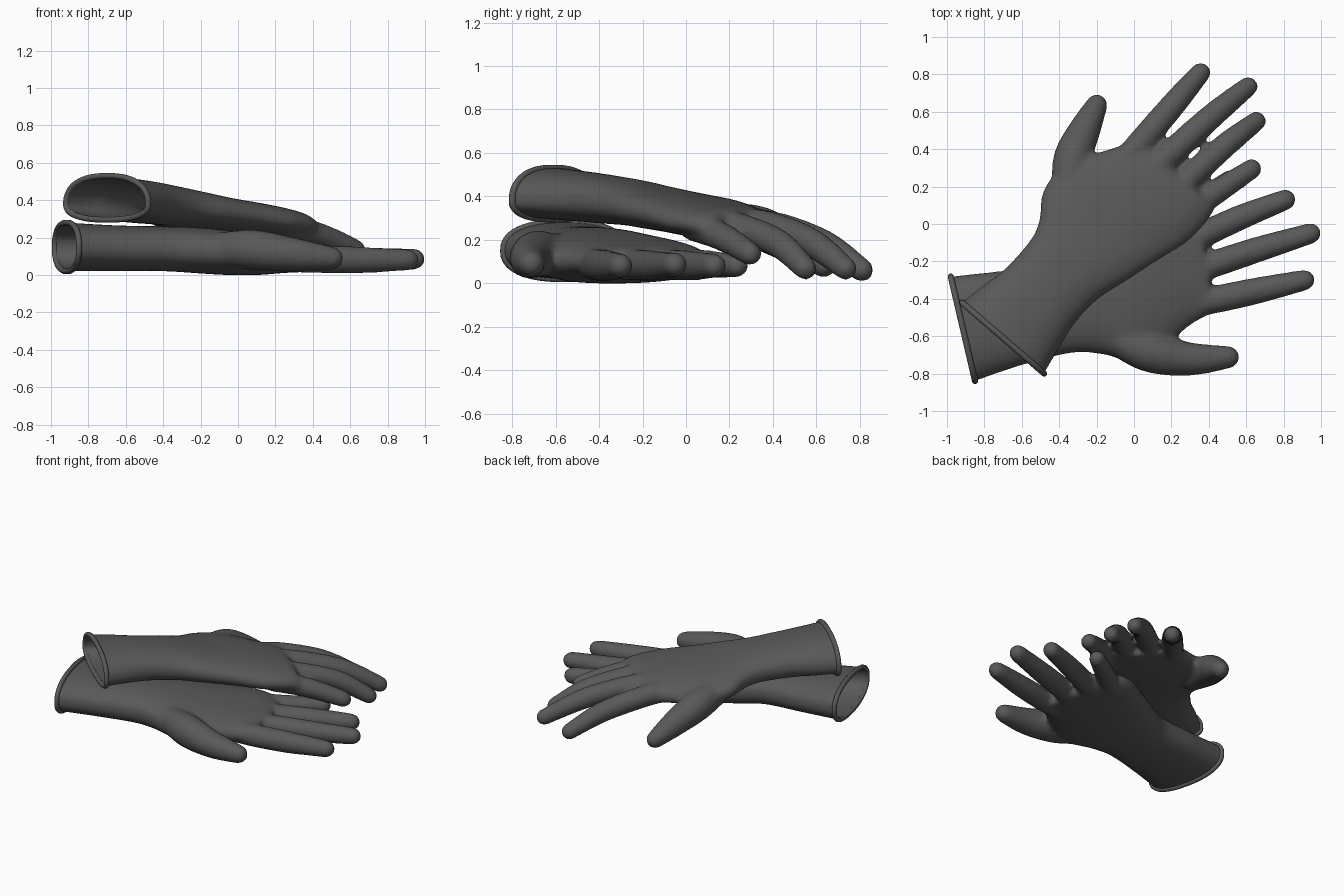
import bpy, bmesh
from math import sin, cos, pi
from mathutils import Vector

if "Cube" in bpy.data.objects:
    bpy.data.objects.remove(bpy.data.objects["Cube"])

dark = bpy.data.materials.new("dark_rubber")
dark.diffuse_color = (0.1, 0.1, 0.1, 1)
dark.use_nodes = True
dark.node_tree.nodes["Principled BSDF"].inputs["Base Color"].default_value = dark.diffuse_color


def spline(rows, n):
    """Catmull-Rom interpolation through rows of floats."""
    out = []
    for i in range(len(rows) - 1):
        a, b = rows[max(i - 1, 0)], rows[i]
        c, d = rows[i + 1], rows[min(i + 2, len(rows) - 1)]
        for k in range(n):
            t = k / n
            out.append([0.5 * (2 * q + (r - p) * t + (2 * p - 5 * q + 4 * r - s) * t * t
                               + (3 * q - p - 3 * r + s) * t ** 3)
                        for p, q, r, s in zip(a, b, c, d)])
    return out + [list(rows[-1])]


def section(row, n=40):
    """Rounded cross-section: left xy, right xy, bottom z, top z, height of widest line."""
    lx, ly, rx, ry, zb, zt, f = row
    zc = zb + (zt - zb) * f
    pts = []
    for i in range(n):
        a = 2 * pi * i / n
        c, s = cos(a), sin(a)
        c = (1 if c > 0 else -1) * abs(c) ** 0.85
        s = (1 if s > 0 else -1) * abs(s) ** 0.85
        u = (1 + c) / 2
        z = zc + s * ((zt - zc) if s > 0 else (zc - zb))
        pts.append(Vector((lx + (rx - lx) * u, ly + (ry - ly) * u, z)))
    return pts


def digit_rings(rows, n=18):
    """Round tube with domed ends along x, y, z, radius rows."""
    path = [(Vector(r[:3]), r[3]) for r in spline(rows, 5)]
    d0 = (path[1][0] - path[0][0]).normalized()
    d1 = (path[-1][0] - path[-2][0]).normalized()
    angles = [pi / 2 * k / 5 for k in (1, 2, 3, 4, 4.8)]
    (p0, r0), (p1, r1) = path[0], path[-1]
    stations = [(p0 - d0 * r0 * sin(a), r0 * cos(a), d0) for a in reversed(angles)]
    for i, (p, r) in enumerate(path):
        d = path[min(i + 1, len(path) - 1)][0] - path[max(i - 1, 0)][0]
        stations.append((p, r, d.normalized()))
    stations += [(p1 + d1 * r1 * sin(a), r1 * cos(a), d1) for a in angles]
    rings = []
    for p, r, d in stations:
        side = d.cross(Vector((0, 0, 1))).normalized()
        up = side.cross(d)
        rings.append([p + r * (side * cos(2 * pi * i / n) + up * sin(2 * pi * i / n))
                      for i in range(n)])
    return rings


def add_loft(bm, rings):
    loft = [[bm.verts.new(p) for p in ring] for ring in rings]
    for a, b in zip(loft, loft[1:]):
        for i in range(len(a)):
            j = (i + 1) % len(a)
            bm.faces.new((a[i], a[j], b[j], b[i]))
    bm.faces.new(loft[0])
    bm.faces.new(loft[-1])


def glove(name, rows, digits):
    bm = bmesh.new()
    # sleeve and palm, started a little before the cuff so it can be cut cleanly
    extra = [p + (p - q) * 0.3 for p, q in zip(rows[0], rows[1])]
    add_loft(bm, [section(r) for r in [extra] + spline(rows, 5)])
    # fingers and thumb
    for d in digits:
        add_loft(bm, digit_rings(d))
    bmesh.ops.recalc_face_normals(bm, faces=bm.faces[:])
    me = bpy.data.meshes.new(name)
    bm.to_mesh(me)
    bm.free()
    ob = bpy.data.objects.new(name, me)
    bpy.context.collection.objects.link(ob)
    # merge into one skin and soften the joins
    m = ob.modifiers.new("merge", 'REMESH')
    m.mode, m.voxel_size = 'VOXEL', 0.015
    m = ob.modifiers.new("soften", 'SMOOTH')
    m.factor, m.iterations = 0.5, 12
    dg = bpy.context.evaluated_depsgraph_get()
    me = bpy.data.meshes.new_from_object(ob.evaluated_get(dg))
    ob.modifiers.clear()
    # open the cuff
    lx, ly, rx, ry = rows[0][:4]
    normal = Vector((ry - ly, lx - rx, 0)).normalized()
    bm = bmesh.new()
    bm.from_mesh(me)
    bmesh.ops.bisect_plane(bm, geom=bm.verts[:] + bm.edges[:] + bm.faces[:],
                           plane_co=(lx, ly, 0), plane_no=normal, clear_outer=True)
    for f in bm.faces:
        f.smooth = True
    bm.to_mesh(me)
    bm.free()
    ob.data = me
    me.materials.clear()
    me.materials.append(dark)
    m = ob.modifiers.new("wall", 'SOLIDIFY')
    m.thickness, m.offset = 0.012, -1
    # rolled bead on the cuff
    cu = bpy.data.curves.new(name + "_cuff_bead", 'CURVE')
    cu.dimensions = '3D'
    cu.bevel_depth, cu.bevel_resolution = 0.016, 3
    sp = cu.splines.new('POLY')
    ring = section(rows[0])
    sp.points.add(len(ring) - 1)
    for p, v in zip(sp.points, ring):
        p.co = (*v, 1)
    sp.use_cyclic_u = True
    cu.materials.append(dark)
    bead = bpy.data.objects.new(name + "_cuff_bead", cu)
    bpy.context.collection.objects.link(bead)


# upper glove, palm down and fingers drooping
glove("upper_glove", [
    (-.92, -.42, -.48, -.80, .295, .53, .35),
    (-.81, -.33, -.38, -.63, .285, .515, .4),
    (-.69, -.24, -.30, -.51, .275, .50, .45),
    (-.55, -.08, -.19, -.40, .265, .475, .45),
    (-.505, .03, -.05, -.31, .25, .45, .45),
    (-.485, .18, .12, -.20, .23, .42, .45),
    (-.37, .32, .28, -.10, .21, .395, .4),
    (-.20, .38, .38, .00, .20, .37, .4),
    (-.04, .43, .43, .08, .19, .345, .4),
    (.04, .45, .41, .11, .19, .31, .5)], [
    [(-.35, .18, .285, .09), (-.33, .35, .25, .102), (-.265, .50, .17, .087), (-.2, .635, .085, .06)],
    [(-.03, .36, .27, .07), (.07, .475, .24, .072), (.22, .65, .17, .068), (.357, .81, .06, .055)],
    [(.05, .24, .28, .07), (.20, .38, .26, .072), (.42, .58, .185, .068), (.61, .735, .067, .054)],
    [(.15, .11, .28, .07), (.31, .26, .25, .07), (.50, .43, .18, .066), (.655, .55, .067, .054)],
    [(.25, .04, .26, .07), (.38, .13, .23, .068), (.50, .21, .19, .063), (.63, .295, .135, .055)]])

# lower glove, palm up and lying flat
glove("lower_glove", [
    (-.98, -.28, -.85, -.84, .02, .28, .5),
    (-.70, -.25, -.60, -.755, .02, .265, .5),
    (-.45, -.22, -.34, -.69, .02, .26, .5),
    (-.28, -.13, -.18, -.695, .01, .255, .5),
    (-.12, -.03, .00, -.73, .00, .24, .5),
    (.06, .08, .15, -.67, .00, .215, .5),
    (.18, .11, .29, -.55, .01, .19, .5),
    (.27, .08, .39, -.49, .015, .17, .5),
    (.35, .01, .43, -.45, .02, .15, .5)], [
    [(-.12, -.60, .14, .085), (.08, -.685, .135, .108), (.3, -.722, .11, .09), (.503, -.712, .09, .062)],
    [(.2, -.44, .09, .07), (.4, -.41, .085, .075), (.65, -.358, .08, .072), (.912, -.30, .08, .057)],
    [(.2, -.29, .09, .07), (.38, -.23, .085, .073), (.65, -.14, .08, .07), (.945, -.05, .085, .057)],
    [(.18, -.14, .09, .07), (.35, -.065, .085, .072), (.58, .04, .08, .068), (.81, .13, .08, .057)],
    [(.1, -.03, .09, .07), (.25, .045, .09, .068), (.38, .14, .085, .063), (.51, .235, .08, .054)]])
